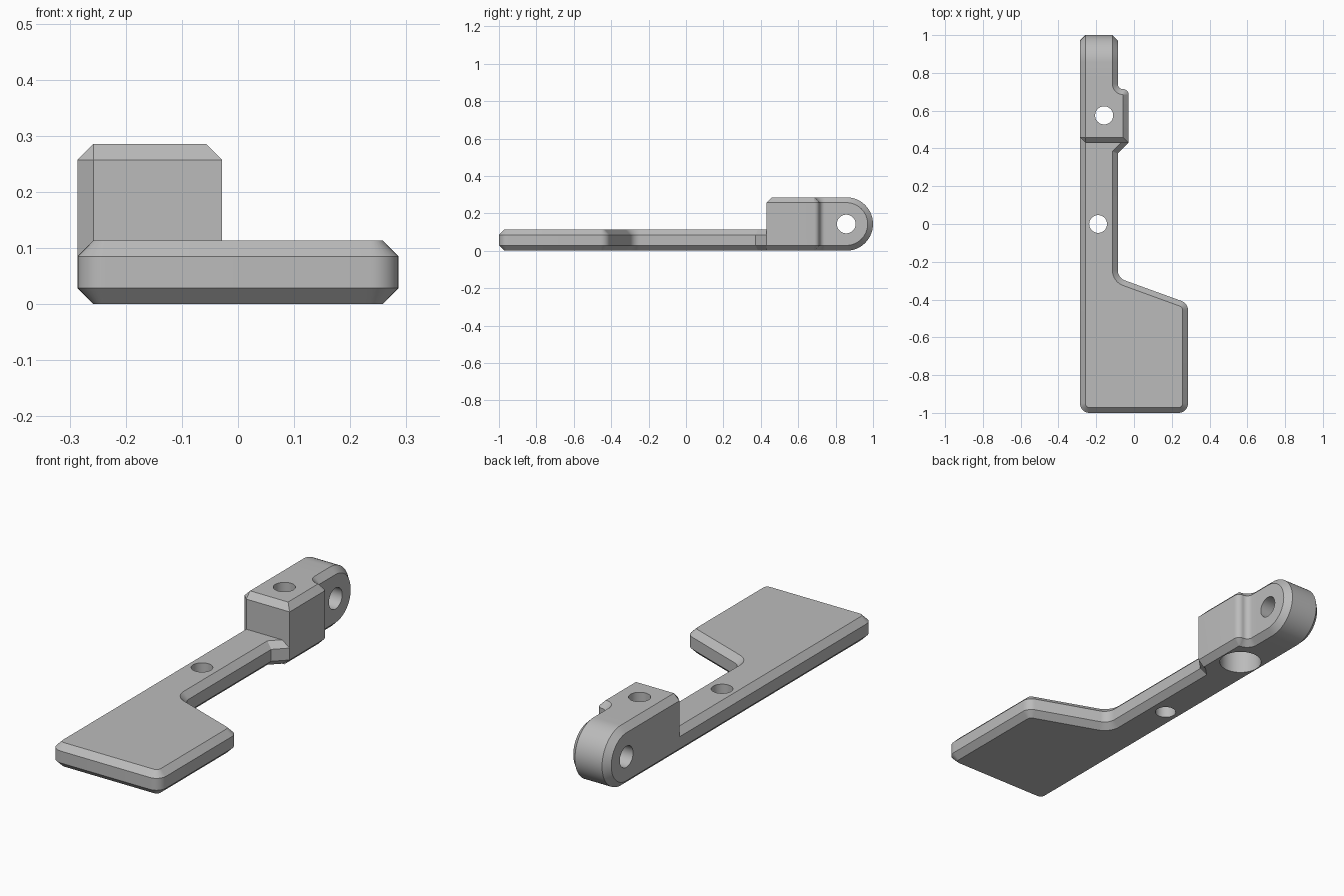
import bpy, bmesh, math
from mathutils import Vector

if "Cube" in bpy.data.objects:
    bpy.data.objects.remove(bpy.data.objects["Cube"])

C = 0.0286                       # chamfer size
L, N, B, R = -0.286, -0.0858, -0.0286, 0.286   # left side, neck, boss and paddle right sides
FRONT, JOIN = 0.43, 0.78         # block front, start of the rounded lug

grey = bpy.data.materials.new("grey")
grey.diffuse_color = (0.5, 0.5, 0.5, 1)
grey.use_nodes = True
grey.node_tree.nodes["Principled BSDF"].inputs["Base Color"].default_value = grey.diffuse_color


def outline(corners, steps=8):
    """Counter-clockwise corners (x, y, radius, top chamfer, bottom chamfer);
    the chamfers belong to the edge leaving the corner."""
    out = []
    n = len(corners)
    for i, (x, y, r, top, bot) in enumerate(corners):
        p = Vector((x, y))
        if r == 0:
            out.append((p, top, bot))
            continue
        a = (Vector(corners[i - 1][:2]) - p).normalized()
        b = (Vector(corners[(i + 1) % n][:2]) - p).normalized()
        half = a.angle(b) / 2
        centre = p + (a + b).normalized() * (r / math.sin(half))
        start = p + a * (r / math.tan(half)) - centre
        end = p + b * (r / math.tan(half)) - centre
        sweep = math.pi - 2 * half
        for k in range(steps + 1):
            t = k / steps
            q = centre + (start * math.sin((1 - t) * sweep) + end * math.sin(t * sweep)) / math.sin(sweep)
            out.append((q, top, bot))
    return [o for i, o in enumerate(out) if (o[0] - out[i - 1][0]).length > 1e-4]


def inset(pts, which):
    res = []
    for i, cur in enumerate(pts):
        prev, nxt = pts[i - 1], pts[(i + 1) % len(pts)]
        p = cur[0]
        u, v = (p - prev[0]).normalized(), (nxt[0] - p).normalized()
        n1, n2 = Vector((-u.y, u.x)), Vector((-v.y, v.x))
        d1, d2 = prev[which], cur[which]
        det = n1.x * n2.y - n1.y * n2.x
        if abs(det) < 1e-4:
            res.append(p + n2 * d2)
        else:
            res.append(p + Vector(((d1 * n2.y - d2 * n1.y) / det, (n1.x * d2 - n2.x * d1) / det)))
    return res


def prism(bm, pts, lo, hi, place):
    """Prism with chamfered rims; place maps (u, v, w) to a position."""
    base = [o[0] for o in pts]
    loops = [(inset(pts, 2), lo), (base, lo + C), (base, hi - C), (inset(pts, 1), hi)]
    rings = [[bm.verts.new(place(p.x, p.y, w)) for p in ps] for ps, w in loops]
    n = len(pts)
    for a, b in zip(rings, rings[1:]):
        for i in range(n):
            j = (i + 1) % n
            bm.faces.new((a[i], a[j], b[j], b[i]))
    bm.faces.new(rings[0][::-1])
    bm.faces.new(rings[-1])


def finish(bm, name):
    bmesh.ops.remove_doubles(bm, verts=bm.verts[:], dist=1e-3)
    bmesh.ops.recalc_face_normals(bm, faces=bm.faces[:])
    me = bpy.data.meshes.new(name)
    bm.to_mesh(me)
    bm.free()
    me.materials.append(grey)
    ob = bpy.data.objects.new(name, me)
    bpy.context.collection.objects.link(ob)
    return ob


def boolean(target, tool, operation):
    mod = target.modifiers.new(operation, 'BOOLEAN')
    mod.operation, mod.solver, mod.object = operation, 'EXACT', tool
    bpy.context.view_layer.objects.active = target
    bpy.ops.object.modifier_apply(modifier=mod.name)
    bpy.data.objects.remove(tool)


def bore(target, radius, depth, loc, rot=(0, 0, 0)):
    bpy.ops.mesh.primitive_cylinder_add(vertices=48, radius=radius, depth=depth, location=loc, rotation=rot)
    tool = bpy.context.object
    tool.data.materials.append(grey)
    boolean(target, tool, 'DIFFERENCE')


def upright(u, v, w):
    return (u, v, w)


def sideways(u, v, w):
    return (w, u, v)


# Paddle and neck, running a little way into the block
bm = bmesh.new()
prism(bm, outline([
    (L, -1, 0.05, C, C), (R, -1, 0.05, C, C), (R, -0.42, 0.05, C, C),
    (N, -0.285, 0.057, C, C), (N, FRONT - 0.0572, 0, C, C), (B, FRONT, 0, C, C),
    (B, FRONT + C, 0, 0, 0), (L, FRONT + C, 0, C, C)]), 0, 0.114, upright)
body = finish(bm, "lever_body")

# Block with its side boss
bm = bmesh.new()
prism(bm, outline([
    (L, FRONT + C, 0, C / math.sqrt(2), 0), (L + C, FRONT, 0, C, 0), (B, FRONT, 0, C, C),
    (B, 0.714, C, C, C), (N, 0.714, C, C, C), (N, JOIN, 0, 0, 0),
    (L, JOIN, 0, C, C)]), 0, 0.286, upright)

# Rounded lug at the back of the block
arc = [(0.857 + 0.143 * math.sin(math.pi * k / 28), 0.143 - 0.143 * math.cos(math.pi * k / 28), 0, C, C)
       for k in range(29)]
prism(bm, outline([(JOIN, 0, 0, C, C)] + arc + [(JOIN, 0.286, 0, 0, 0)]), L, N, sideways)

# Open the shared section so block and lug weld into one skin
caps = [f for f in bm.faces if all(abs(v.co.y - JOIN) < 1e-4 for v in f.verts)]
bmesh.ops.delete(bm, geom=caps, context='FACES')
block = finish(bm, "block")
boolean(body, block, 'UNION')

# Neck hole, block hole with wide counterbore below, cross hole in the lug
bore(body, 0.047, 0.6, (-0.19, 0, 0.1))
bore(body, 0.048, 1.0, (-0.158, 0.575, 0.1))
bore(body, 0.095, 0.4, (-0.158, 0.575, -0.06))
bore(body, 0.05, 0.6, (-0.18, 0.857, 0.143), (0, math.pi / 2, 0))

bpy.ops.object.select_all(action='DESELECT')
body.select_set(True)
bpy.context.view_layer.objects.active = body
bpy.ops.object.shade_smooth_by_angle(angle=math.radians(30))
